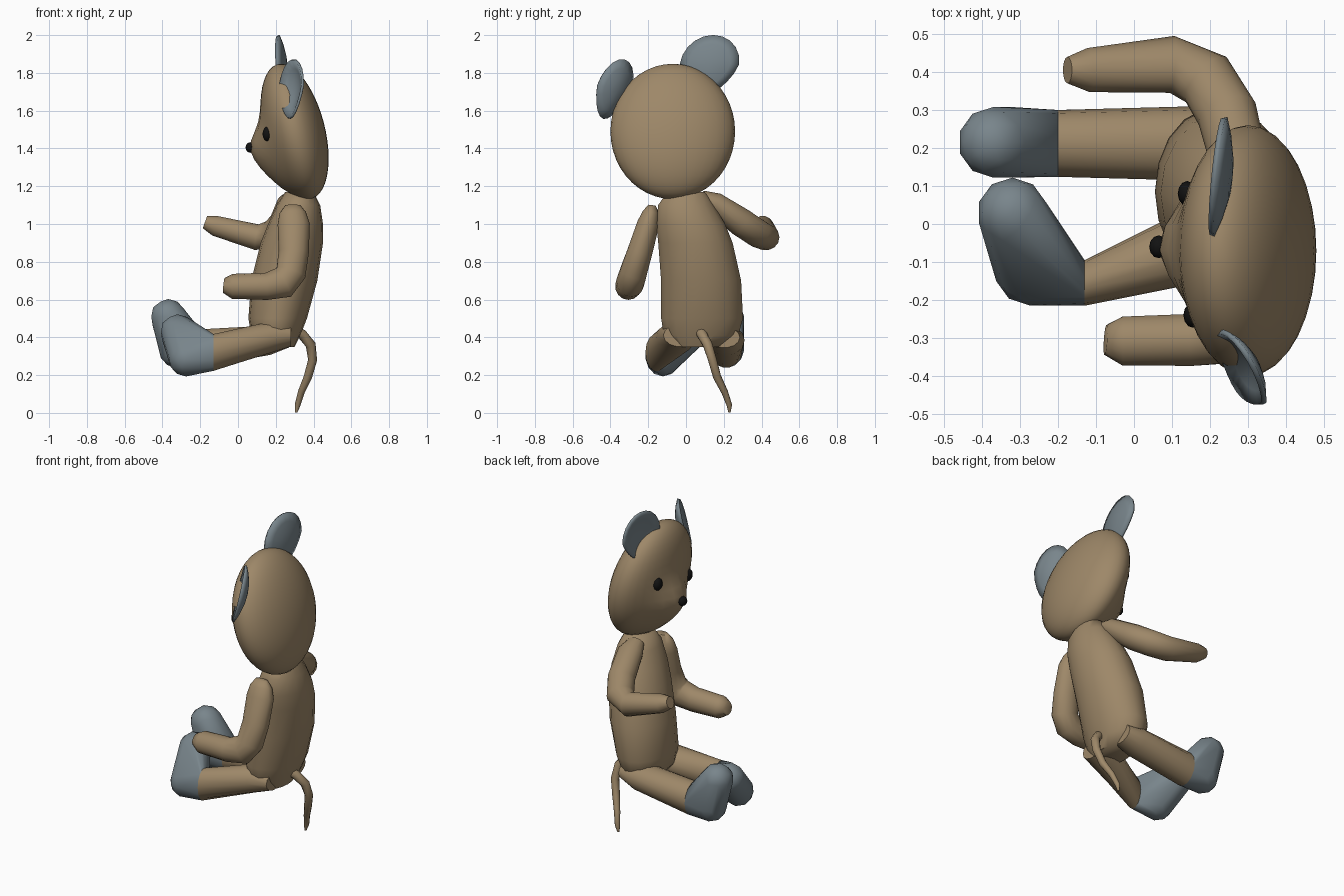
import bpy, bmesh, math
from mathutils import Vector, Matrix

if "Cube" in bpy.data.objects:
    bpy.data.objects.remove(bpy.data.objects["Cube"])


def material(name, rgb):
    m = bpy.data.materials.new(name)
    m.diffuse_color = (*rgb, 1)
    m.use_nodes = True
    m.node_tree.nodes["Principled BSDF"].inputs["Base Color"].default_value = m.diffuse_color
    return m


BROWN = material("brown plush", (0.34, 0.245, 0.14))
GREY = material("blue grey felt", (0.19, 0.235, 0.26))
BLACK = material("black", (0.006, 0.006, 0.006))


def finish(bm, name, mat, angle=60):
    bmesh.ops.recalc_face_normals(bm, faces=bm.faces)
    me = bpy.data.meshes.new(name)
    bm.to_mesh(me)
    bm.free()
    me.materials.append(mat)
    ob = bpy.data.objects.new(name, me)
    bpy.context.collection.objects.link(ob)
    bpy.ops.object.select_all(action='DESELECT')
    ob.select_set(True)
    bpy.context.view_layer.objects.active = ob
    bpy.ops.object.shade_smooth_by_angle(angle=math.radians(angle))
    return ob


def ring_points(c, u, v, n=14):
    return [Vector(c) + u * math.cos(2 * math.pi * i / n) + v * math.sin(2 * math.pi * i / n)
            for i in range(n)]


def loft(name, rings, mat, ref, axis=None, n=14):
    """Rings are (x, y, z, radius across ref, radius along ref)."""
    bm = bmesh.new()
    pts = [Vector(r[:3]) for r in rings]
    loops = []
    for i, r in enumerate(rings):
        t = axis or pts[min(i + 1, len(pts) - 1)] - pts[max(i - 1, 0)]
        u = Vector(ref).cross(t).normalized()
        v = t.cross(u).normalized()
        loops.append([bm.verts.new(p) for p in ring_points(pts[i], u * r[3], v * r[4], n)])
    for a, b in zip(loops, loops[1:]):
        for i in range(n):
            bm.faces.new((a[i], a[(i + 1) % n], b[(i + 1) % n], b[i]))
    bm.faces.new(loops[0])
    bm.faces.new(loops[-1])
    return finish(bm, name, mat)


def boot(name, ankle, heel, toe, r):
    """Hull around an ankle ring, a heel ball and a toe ball."""
    bm = bmesh.new()
    for p in ring_points(ankle[:3], Vector((0, ankle[3], 0)), Vector((0, 0, ankle[4]))):
        bm.verts.new(p)
    for c in (heel, toe):
        bmesh.ops.create_icosphere(bm, subdivisions=2, radius=r, matrix=Matrix.Translation(c))
    bmesh.ops.delete(bm, geom=bm.edges[:], context='EDGES_FACES')
    res = bmesh.ops.convex_hull(bm, input=bm.verts[:])
    bmesh.ops.delete(bm, geom=[v for v in bm.verts if not v.link_faces], context='VERTS')
    return finish(bm, name, GREY)


def ear(name, c, wide, tall, front, depth):
    """Dished, slightly pointed disc, hollow towards the front."""
    bm = bmesh.new()
    c, wide, tall, front = map(Vector, (c, wide, tall, front))
    front.normalize()
    mid = bm.verts.new(c - front * depth)
    prev, n = None, 20
    for k in (0.35, 0.7, 1.0):
        row = []
        for i in range(n):
            a = 2 * math.pi * i / n
            x, y = k * math.cos(a), k * math.sin(a)
            x *= 1 + 0.3 * min(y, 0)
            row.append(bm.verts.new(c + wide * x + tall * y - front * depth * (1 - k * k)))
        for i in range(n):
            j = (i + 1) % n
            bm.faces.new((prev[i], prev[j], row[j], row[i]) if prev else (mid, row[i], row[j]))
        prev = row
    ob = finish(bm, name, GREY)
    mod = ob.modifiers.new("thickness", 'SOLIDIFY')
    mod.thickness = 0.014
    mod.offset = 0


def ball(name, c, size, mat):
    bm = bmesh.new()
    bmesh.ops.create_uvsphere(bm, u_segments=12, v_segments=8, radius=1,
                              matrix=Matrix.Translation(c) @ Matrix.Diagonal((*size, 1)))
    finish(bm, name, mat)


# Head: leaning ellipsoid with a snout pulled out towards -x
bm = bmesh.new()
bmesh.ops.create_uvsphere(bm, u_segments=32, v_segments=22, radius=1)
for v in bm.verts:
    s = v.co.copy()
    y, z = -0.07 + 0.33 * s.y, 1.49 + 0.358 * s.z
    x = 0.3 + 0.165 * s.x - 0.2 * (z - 1.49)
    if s.x < 0:
        sz = 0.09 if z > 1.38 else 0.14
        d = ((y + 0.06) / 0.1) ** 2 + ((z - 1.38) / sz) ** 2
        x -= 0.098 * math.exp(-d / 2) * min(1, -s.x * 2)
    v.co = (x, y, z)
finish(bm, "head", BROWN)

# Face
ball("nose", (0.065, -0.06, 1.405), (0.025, 0.03, 0.028), BLACK)
ball("eye_near", (0.155, -0.24, 1.477), (0.025, 0.033, 0.038), BLACK)
ball("eye_far", (0.14, 0.08, 1.545), (0.025, 0.033, 0.038), BLACK)

# Ears
ear("ear_far", (0.222, 0.125, 1.845), (0.017, 0.155, 0), (-0.01, 0.02, 0.153), (-1, 0.1, 0), 0.03)
ear("ear_near", (0.28, -0.385, 1.715), (0.062, -0.085, 0.02), (0.005, 0.055, 0.155),
    (-0.8, -0.6, 0.1), 0.04)

# Torso
loft("torso", [
    (0.21, 0.07, 0.35, 0.09, 0.14), (0.20, 0.08, 0.41, 0.13, 0.20),
    (0.21, 0.085, 0.5, 0.155, 0.22), (0.245, 0.08, 0.7, 0.175, 0.215),
    (0.285, 0.05, 0.9, 0.165, 0.2), (0.305, 0.025, 1.0, 0.145, 0.185),
    (0.32, 0.0, 1.1, 0.115, 0.15), (0.325, 0.0, 1.17, 0.075, 0.1)],
    BROWN, (0, 1, 0), axis=Vector((0, 0, 1)), n=18)

# Arms
loft("arm_near", [
    (0.29, -0.18, 1.10, 0.04, 0.02), (0.29, -0.185, 1.06, 0.07, 0.045),
    (0.295, -0.2, 1.0, 0.085, 0.06), (0.295, -0.245, 0.85, 0.08, 0.068),
    (0.28, -0.28, 0.74, 0.08, 0.073), (0.24, -0.295, 0.69, 0.085, 0.074),
    (0.15, -0.305, 0.67, 0.072, 0.07), (-0.03, -0.308, 0.67, 0.066, 0.066),
    (-0.075, -0.305, 0.675, 0.04, 0.04)], BROWN, (0, 1, 0))
loft("arm_far", [
    (0.29, 0.08, 1.14, 0.05, 0.04), (0.28, 0.15, 1.11, 0.075, 0.06),
    (0.245, 0.29, 1.01, 0.08, 0.075), (0.19, 0.38, 0.95, 0.08, 0.075),
    (0.1, 0.42, 0.93, 0.075, 0.07), (-0.12, 0.405, 0.99, 0.058, 0.055),
    (-0.175, 0.405, 1.01, 0.035, 0.035)], BROWN, (0, 0, 1))

# Legs
ANKLE_NEAR = (-0.13, -0.155, 0.32, 0.06, 0.1)
ANKLE_FAR = (-0.2, 0.212, 0.342, 0.088, 0.103)
X = Vector((-1, 0, 0))
loft("leg_near", [(0.28, -0.03, 0.41, 0.09, 0.06), (0.17, -0.05, 0.4, 0.105, 0.085), ANKLE_NEAR],
     BROWN, (0, 0, 1), axis=X)
loft("leg_far", [(0.27, 0.205, 0.40, 0.08, 0.055), (0.17, 0.212, 0.385, 0.098, 0.08), ANKLE_FAR],
     BROWN, (0, 0, 1), axis=X)

# Boots
boot("boot_near", ANKLE_NEAR, (-0.275, -0.122, 0.285), (-0.32, 0.03, 0.43), 0.092)
boot("boot_far", ANKLE_FAR, (-0.325, 0.215, 0.332), (-0.37, 0.215, 0.51), 0.093)

# Tail
loft("tail", [
    (0.27, 0.06, 0.45, 0.025, 0.025), (0.34, 0.085, 0.415, 0.027, 0.027),
    (0.385, 0.115, 0.36, 0.027, 0.026), (0.395, 0.14, 0.28, 0.024, 0.024),
    (0.37, 0.165, 0.19, 0.022, 0.022), (0.335, 0.205, 0.11, 0.018, 0.018),
    (0.315, 0.23, 0.04, 0.015, 0.015), (0.308, 0.23, 0.002, 0.006, 0.006)],
    BROWN, (0, 1, 0), n=10)
